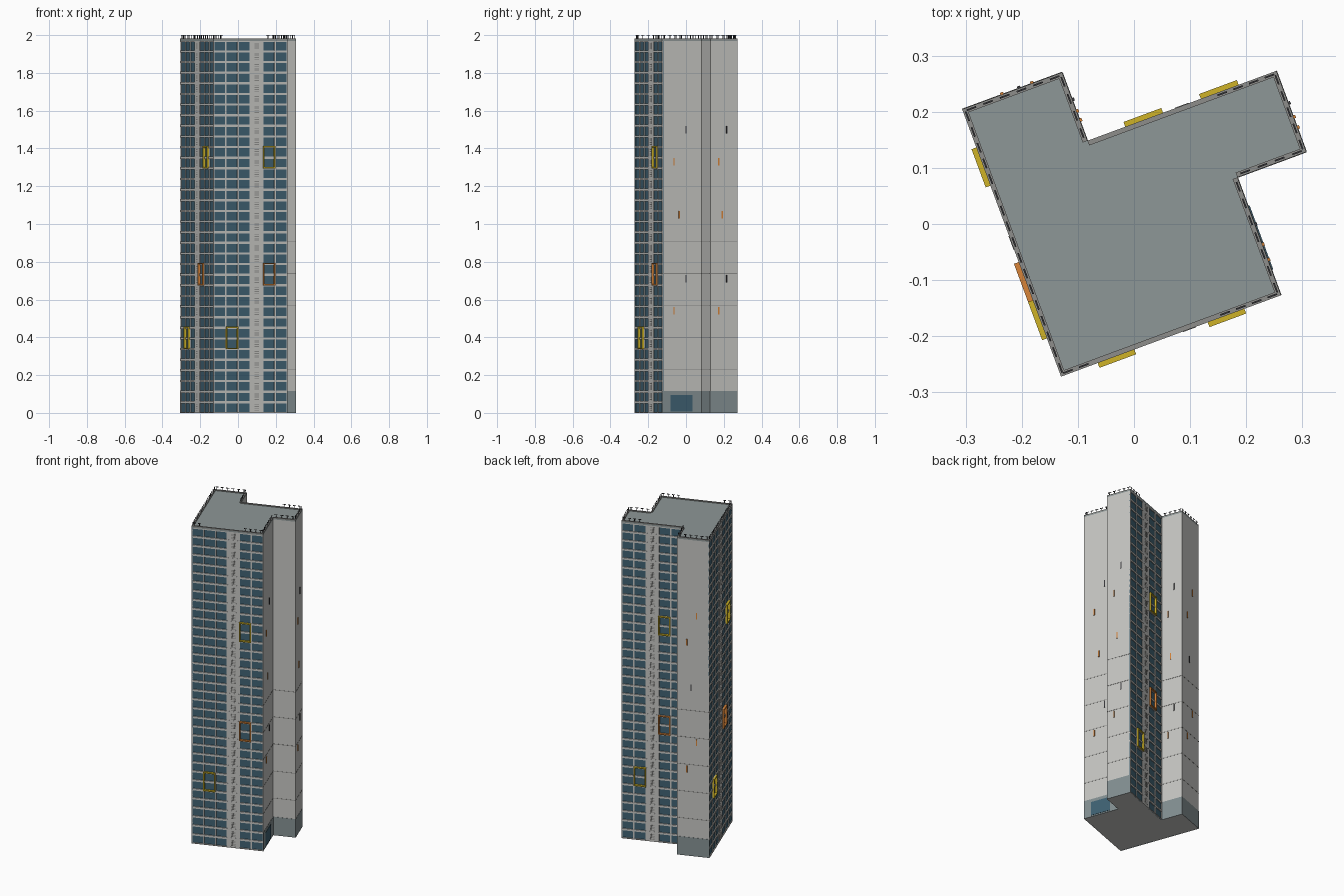
import bpy, bmesh, math
from mathutils import Matrix, Vector

cube = bpy.data.objects.get("Cube")
if cube:
    bpy.data.objects.remove(cube, do_unlink=True)

# Plan outline in the tower's own axes, later turned and centred
PLAN = [Vector(p) for p in ((0, 0), (.418, 0), (.418, .224), (.549, .224),
                            (.549, .378), (.19, .378), (.19, .508), (0, .508))]
PLACE = Matrix.Translation((-.13, -.272, 0)) @ Matrix.Rotation(math.radians(20.3), 4, 'Z')
FLOORS, TOP, RECESS = 35, 1.97, .007
FLOOR = TOP / FLOORS


def material(name, rgb):
    m = bpy.data.materials.new(name)
    m.use_nodes = True
    m.diffuse_color = (*rgb, 1)
    m.node_tree.nodes["Principled BSDF"].inputs["Base Color"].default_value = (*rgb, 1)
    return m


CONCRETE = material("pale concrete", (.56, .56, .54))
GLASS = material("blue glass", (.05, .12, .17))
ROOF = material("roof grey", (.27, .31, .31))
PLINTH = material("plinth grey", (.23, .28, .29))
VENT = material("vent grey", (.27, .27, .26))
DARK = material("dark metal", (.04, .04, .045))
YELLOW = material("yellow", (.62, .45, .02))
ORANGE = material("orange", (.68, .23, .04))


class Part:
    """Gathers wall-aligned boxes into one named object."""
    def __init__(self, name, mat):
        self.name, self.mat, self.bm = name, mat, bmesh.new()

    def prism(self, outline, z0, z1):
        low = [self.bm.verts.new((p.x, p.y, z0)) for p in outline]
        high = [self.bm.verts.new((p.x, p.y, z1)) for p in outline]
        n = len(outline)
        self.bm.faces.new(low[::-1])
        self.bm.faces.new(high)
        for i in range(n):
            j = (i + 1) % n
            self.bm.faces.new((low[i], low[j], high[j], high[i]))

    def box(self, edge, s0, s1, z0, z1, d0, d1):
        # s runs along the wall, d is distance outward from it
        start, t, n, _ = wall(edge)
        self.prism([start + t * s + n * d for s, d in
                    ((s0, d1), (s1, d1), (s1, d0), (s0, d0))][::-1], z0, z1)

    def finish(self):
        bmesh.ops.recalc_face_normals(self.bm, faces=self.bm.faces[:])
        self.bm.transform(PLACE)
        me = bpy.data.meshes.new(self.name)
        self.bm.to_mesh(me)
        self.bm.free()
        me.materials.append(self.mat)
        bpy.context.collection.objects.link(bpy.data.objects.new(self.name, me))


def wall(edge):
    a, b = PLAN[edge], PLAN[(edge + 1) % len(PLAN)]
    t = (b - a).normalized()
    return a, t, Vector((t.y, -t.x)), (b - a).length


# Glazed walls: edge -> (bay count, vent bay, yellow/orange/yellow frame bays)
FACADES = {0: (6, 3, (4, 4, 1)), 4: (5, 2, (3, 3, 1)), 7: (7, 3, (5, 4, 1))}
PLAIN = [e for e in range(len(PLAN)) if e not in FACADES]

core = Part("tower_core", CONCRETE)
inner = []
for i, p in enumerate(PLAN):
    q = p.copy()
    for e in ((i - 1) % len(PLAN), i):
        if e in FACADES:
            q -= wall(e)[2] * RECESS
    inner.append(q)
core.prism(inner, 0, TOP)
core.finish()

# Window walls
glass = Part("window_glass", GLASS)
slabs = Part("floor_slabs", CONCRETE)
piers = Part("facade_piers", CONCRETE)
vents = Part("vent_louvres", VENT)
yellow = Part("yellow_window_frames", YELLOW)
orange = Part("orange_window_frames", ORANGE)

for e, (bays, vent_bay, frames) in FACADES.items():
    length = wall(e)[3]
    bay = length / bays
    for k in range(FLOORS + 1):
        z = k * FLOOR
        slabs.box(e, 0, length, max(0, z - .006), min(TOP, z + .006), -RECESS, 0)
    for b in range(bays + 1):
        s = b * bay
        piers.box(e, max(0, s - .004), min(length, s + .004), 0, TOP, -RECESS, -.001)
    for b in range(bays):
        s = b * bay
        if b != vent_bay:
            glass.box(e, s, s + bay, 0, TOP, -RECESS, -.005)
            continue
        piers.box(e, s, s + bay, 0, TOP, -RECESS, -.0005)
        for k in range(FLOORS):
            for j in range(4):
                z = (k + .22 + j * .17) * FLOOR
                vents.box(e, s + bay * .32, s + bay * .68, z, z + .004, -.001, .001)
    # Projecting two-storey window surrounds
    for b, level, part in zip(frames, (23, 12, 6), (yellow, orange, yellow)):
        s0, s1 = b * bay, (b + 1) * bay
        z0, z1 = level * FLOOR, (level + 2) * FLOOR + .006
        w = .007
        for lo, hi in ((z0, z0 + w), (z1 - w, z1)):
            part.box(e, s0, s1, lo, hi, -.005, .009)
        for lo, hi in ((s0, s0 + w), (s1 - w, s1)):
            part.box(e, lo, hi, z0 + w, z1 - w, -.005, .009)

for part in (glass, slabs, piers, vents, yellow, orange):
    part.finish()

# Plain walls: plinth, panel joints and small upright markers
plinth = Part("plinth", PLINTH)
joints = Part("panel_joints", VENT)
dark_marks = Part("dark_wall_markers", DARK)
orange_marks = Part("orange_wall_markers", ORANGE)
for e in PLAIN:
    length = wall(e)[3]
    plinth.box(e, 0, length, 0, .115, -.002, .001)
    for k in range(5):
        z = .23 + k * 3 * FLOOR
        joints.box(e, 0, length, z, z + .003, -.002, .0008)
    if e in (3, 1, 6, 5):
        back = e == 6
        for f, heights, part in ((.3, (1.33, .54), orange_marks),
                                 (.43, (1.05,), dark_marks if back else orange_marks),
                                 (.6, (1.5, .71), orange_marks if back else dark_marks)):
            for z in heights:
                s = f * length
                part.box(e, s - .003, s + .003, z - .02, z + .02, -.001, .004)
for part in (plinth, joints, dark_marks, orange_marks):
    part.finish()

door = Part("entrance_glass", GLASS)
door.box(1, .048, .17, .008, .095, -.002, .003)
door.finish()

# Roof deck, kerb and guard rail
roof = Part("roof_deck", ROOF)
roof.prism(PLAN, TOP, 1.977)
roof.finish()
kerb = Part("roof_kerb", VENT)
rail = Part("roof_railing", DARK)
for e in range(len(PLAN)):
    start, t, n, length = wall(e)
    kerb.box(e, 0, length, 1.976, 1.982, -.009, 0)
    count = round(length / .03)
    for i in range(count):
        s = (i + .5) * length / count
        if -.08 < (PLACE @ (start + t * s).to_3d()).x < .15:
            continue
        rail.box(e, s - .0015, s + .0015, 1.98, 2.0, -.006, -.003)
        rail.box(e, s - .009, s + .009, 1.997, 2.0, -.006, -.003)
kerb.finish()
rail.finish()
